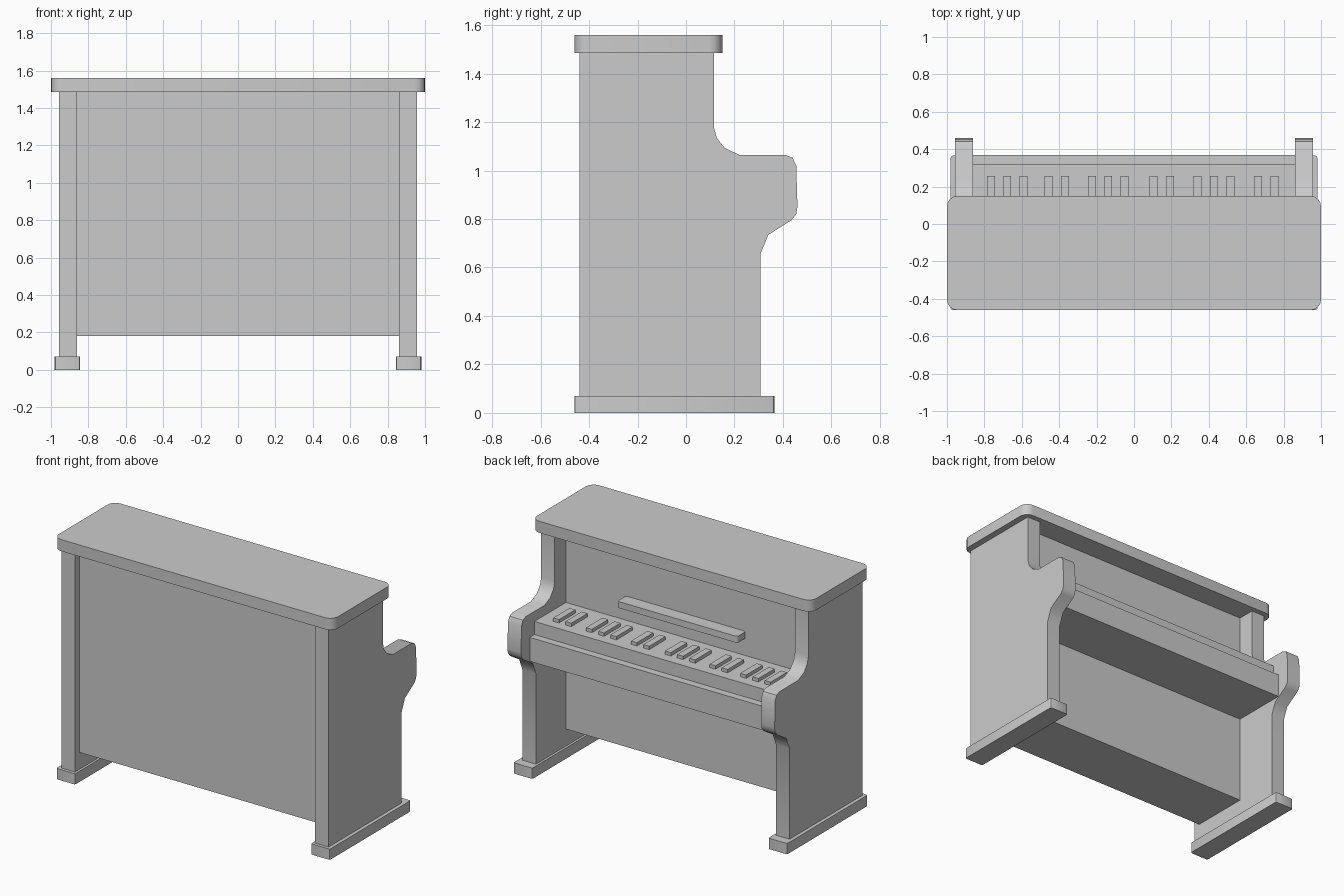
import bpy, bmesh, math

if "Cube" in bpy.data.objects:
    bpy.data.objects.remove(bpy.data.objects["Cube"])


def finish(name, bm, angle=40):
    bmesh.ops.recalc_face_normals(bm, faces=bm.faces)
    me = bpy.data.meshes.new(name)
    bm.to_mesh(me)
    bm.free()
    ob = bpy.data.objects.new(name, me)
    bpy.context.collection.objects.link(ob)
    bpy.ops.object.select_all(action='DESELECT')
    bpy.context.view_layer.objects.active = ob
    ob.select_set(True)
    bpy.ops.object.shade_smooth_by_angle(angle=math.radians(angle))
    return ob


def box(name, xr, yr, zr, round_r=0, segs=4):
    """Box from ranges, with optionally rounded upright corners."""
    bm = bmesh.new()
    bmesh.ops.create_cube(bm, size=1)
    for v in bm.verts:
        for i, (a, b) in enumerate((xr, yr, zr)):
            v.co[i] = a if v.co[i] < 0 else b
    if round_r:
        upright = [e for e in bm.edges
                   if abs(e.verts[0].co.z - e.verts[1].co.z) > 1e-5]
        bmesh.ops.bevel(bm, geom=upright, offset=round_r, segments=segs,
                        profile=0.5, affect='EDGES')
    return finish(name, bm)


def side_panel(name, x0, x1):
    bm = bmesh.new()
    face = bm.faces.new([bm.verts.new((x0, y, z)) for y, z in PROFILE])
    ext = bmesh.ops.extrude_face_region(bm, geom=[face])
    for v in ext['geom']:
        if isinstance(v, bmesh.types.BMVert):
            v.co.x = x1
    return finish(name, bm)


# Side silhouette (y, z) with the scrolled arm
PROFILE = [(-0.44, 0.07), (-0.44, 1.485), (0.115, 1.485), (0.115, 1.18),
           (0.127, 1.135), (0.16, 1.093), (0.22, 1.065), (0.41, 1.065),
           (0.44, 1.053), (0.455, 1.02), (0.46, 0.85), (0.455, 0.82),
           (0.435, 0.795), (0.34, 0.735), (0.307, 0.655), (0.307, 0.07)]

# Side panels and feet, mirrored left and right
for label, s in (("left", -1), ("right", 1)):
    side_panel(f"side_panel_{label}", s * 0.86, s * 0.957)
    xs = sorted((s * 0.845, s * 0.98))
    box(f"foot_{label}", xs, (-0.46, 0.365), (0, 0.07), 0.01, 2)

# Lid and case body
box("lid", (-1, 1), (-0.46, 0.15), (1.485, 1.56), 0.055, 4)
box("case_body", (-0.86, 0.86), (-0.395, 0.0), (0.18, 1.485))

# Keyboard bed and white keys
box("key_bed", (-0.86, 0.86), (0.0, 0.37), (0.76, 0.915))
box("white_keys", (-0.86, 0.86), (0.0, 0.322), (0.915, 1.0))

# Black keys in groups of three and two
groups = [(-0.765, 3), (-0.457, 2), (-0.225, 3), (0.105, 2), (0.34, 3), (0.663, 2)]
n = 0
for start, count in groups:
    for k in range(count):
        x = start + 0.0875 * k
        n += 1
        box(f"black_key_{n}", (x - 0.021, x + 0.021), (0.09, 0.257), (1.0, 1.022))

# Music rest
box("music_rest", (-0.43, 0.43), (0.0, 0.088), (1.115, 1.157), 0.015, 3)
